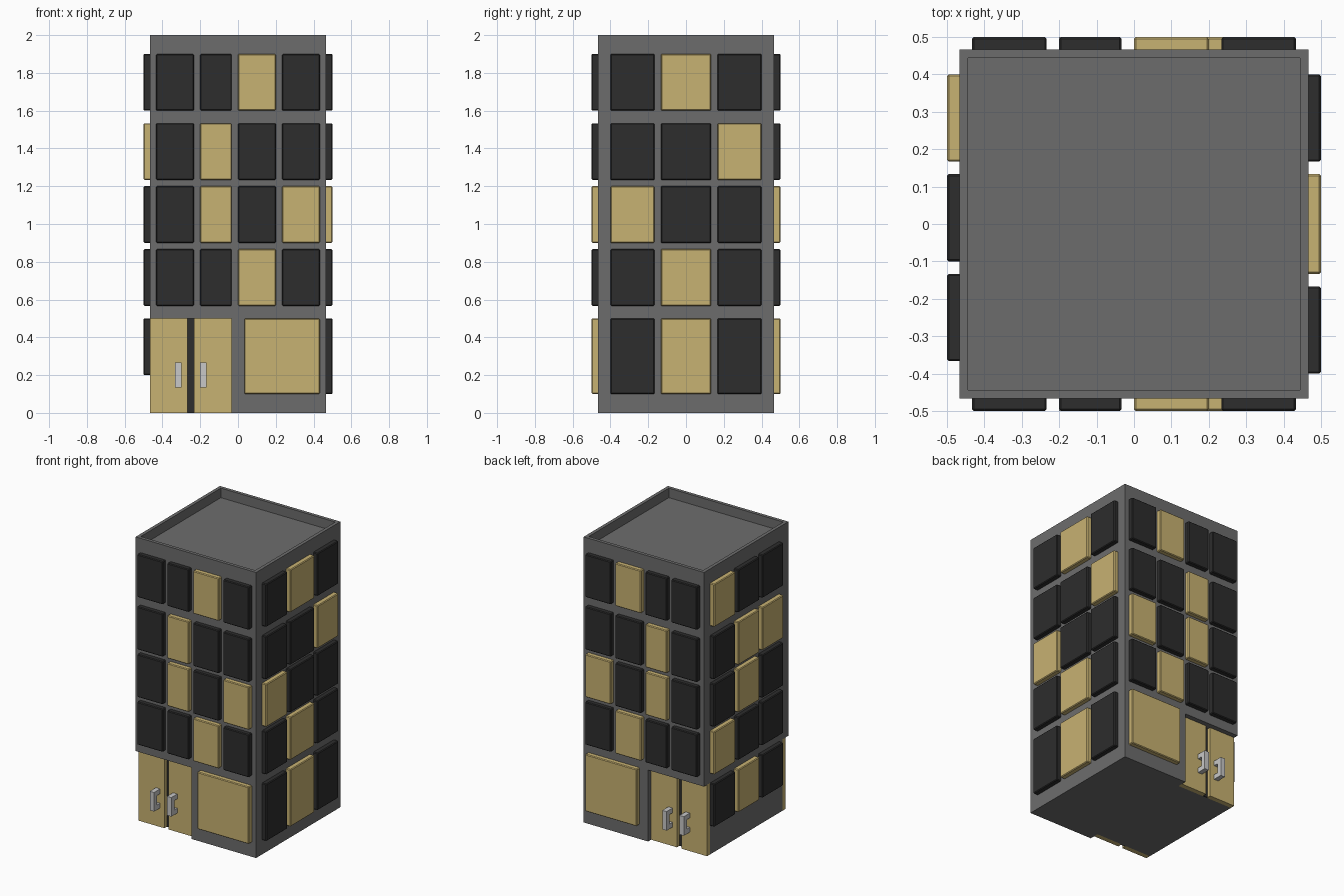
import bpy, bmesh

if "Cube" in bpy.data.objects:
    bpy.data.objects.remove(bpy.data.objects["Cube"])

U = 1 / 30  # base module of the building


def material(name, rgb):
    m = bpy.data.materials.new(name)
    m.diffuse_color = (*rgb, 1)
    m.use_nodes = True
    m.node_tree.nodes["Principled BSDF"].inputs["Base Color"].default_value = m.diffuse_color
    return m


GREY = material("concrete grey", (0.152, 0.152, 0.152))
DARK = material("dark glass", (0.026, 0.026, 0.026))
TAN = material("lit tan", (0.575, 0.445, 0.168))
SILVER = material("handle silver", (0.58, 0.58, 0.58))


def finish(bm, name, mat):
    bmesh.ops.recalc_face_normals(bm, faces=bm.faces)
    me = bpy.data.meshes.new(name)
    bm.to_mesh(me)
    bm.free()
    me.materials.append(mat)
    ob = bpy.data.objects.new(name, me)
    bpy.context.collection.objects.link(ob)
    return ob


def prism(bm, pts, z0, z1):
    base = bm.faces.new([bm.verts.new((x, y, z0)) for x, y in pts])
    ext = bmesh.ops.extrude_face_region(bm, geom=[base], use_keep_orig=True)
    top = [v for v in ext["geom"] if isinstance(v, bmesh.types.BMVert)]
    bmesh.ops.translate(bm, verts=top, vec=(0, 0, z1 - z0))
    return [f for f in ext["geom"] if isinstance(f, bmesh.types.BMFace)][0]


def box(name, mat, x, y, z, bevel=0):
    bm = bmesh.new()
    (x0, x1), (y0, y1) = sorted(x), sorted(y)
    prism(bm, [(x0, y0), (x1, y0), (x1, y1), (x0, y1)], *z)
    if bevel:
        bmesh.ops.recalc_face_normals(bm, faces=bm.faces)
        bmesh.ops.bevel(bm, geom=bm.edges[:], offset=bevel, segments=1,
                        affect='EDGES', profile=0.5)
    return finish(bm, name, mat)


B = 14 * U       # half width of the body
OUT = 15 * U     # outer face of the windows
SUNK = B - 0.012
BEV = 0.005

# Upper body with a sunken roof
bm = bmesh.new()
top = prism(bm, [(-B, -B), (B, -B), (B, B), (-B, B)], 0.5, 2.0)
bmesh.ops.recalc_face_normals(bm, faces=bm.faces)
bmesh.ops.inset_region(bm, faces=[top], thickness=U)
ext = bmesh.ops.extrude_face_region(bm, geom=[top])
bmesh.ops.translate(bm, vec=(0, 0, -2 * U),
                    verts=[v for v in ext["geom"] if isinstance(v, bmesh.types.BMVert)])
if top.is_valid:
    bmesh.ops.delete(bm, geom=[top], context='FACES_ONLY')
finish(bm, "upper_body", GREY)

# Ground floor, set back behind the doors at front and back
bm = bmesh.new()
D = 12 * U
prism(bm, [(-B, -D), (-U, -D), (-U, -B), (B, -B), (B, B), (-U, B), (-U, D), (-B, D)], 0, 0.5)
finish(bm, "ground_floor", GREY)

# Storeys from top to bottom; T = lit, D = dark
ROWS = [(1.6, 1.9), (37 * U, 46 * U), (0.9, 1.2), (17 * U, 26 * U)]
FRONT_COLS = [(-13, -7), (-6, -1), (0, 6), (7, 13)]
FRONT = ["DDTD", "DTDD", "DTDT", "DDTD"]
RIGHT_COLS = [(-12, -5), (-4, 4), (5, 12)]
RIGHT = ["DTD", "DDT", "TDD", "DTD", "DTD"]
LEFT_COLS = [(-11, -4), (-3, 4), (5, 12)]
LEFT = ["DDT", "TTD", "DTD", "DDT", "DTD"]
PANE = {"D": DARK, "T": TAN}

# Front and back, mirrored
for s, side in ((-1, "front"), (1, "back")):
    for z, row in zip(ROWS, FRONT):
        for (a, b), c in zip(FRONT_COLS, row):
            box(side + "_window", PANE[c], (a * U, b * U), (s * SUNK, s * OUT), z, BEV)
    box(side + "_shop_window", TAN, (U, 13 * U), (s * SUNK, s * OUT), (0.1, 0.5), BEV)
    # Double door with a dark seam and bracket handles
    for a, b in ((-14, -8), (-7, -1)):
        box(side + "_door", TAN, (a * U, b * U), (s * D, s * 13 * U), (0, 0.5))
    box(side + "_door_seam", DARK, (-8 * U, -7 * U), (s * D, s * (D + 0.006)), (0, 0.5))
    for a in (-10, -6):
        x = (a * U, (a + 1) * U)
        box(side + "_handle_grip", SILVER, x, (s * 14 * U, s * OUT), (4 * U, 8 * U))
        for k in (4, 7):
            box(side + "_handle_mount", SILVER, x, (s * 13 * U, s * 14 * U), (k * U, (k + 1) * U))

# Right and left sides
for s, side, cols, rows, low in ((1, "right", RIGHT_COLS, RIGHT, 0.1),
                                 (-1, "left", LEFT_COLS, LEFT, 0.2)):
    for z, row in zip(ROWS + [(low, 0.5)], rows):
        for (a, b), c in zip(cols, row):
            box(side + "_window", PANE[c], (s * SUNK, s * OUT), (a * U, b * U), z, BEV)
